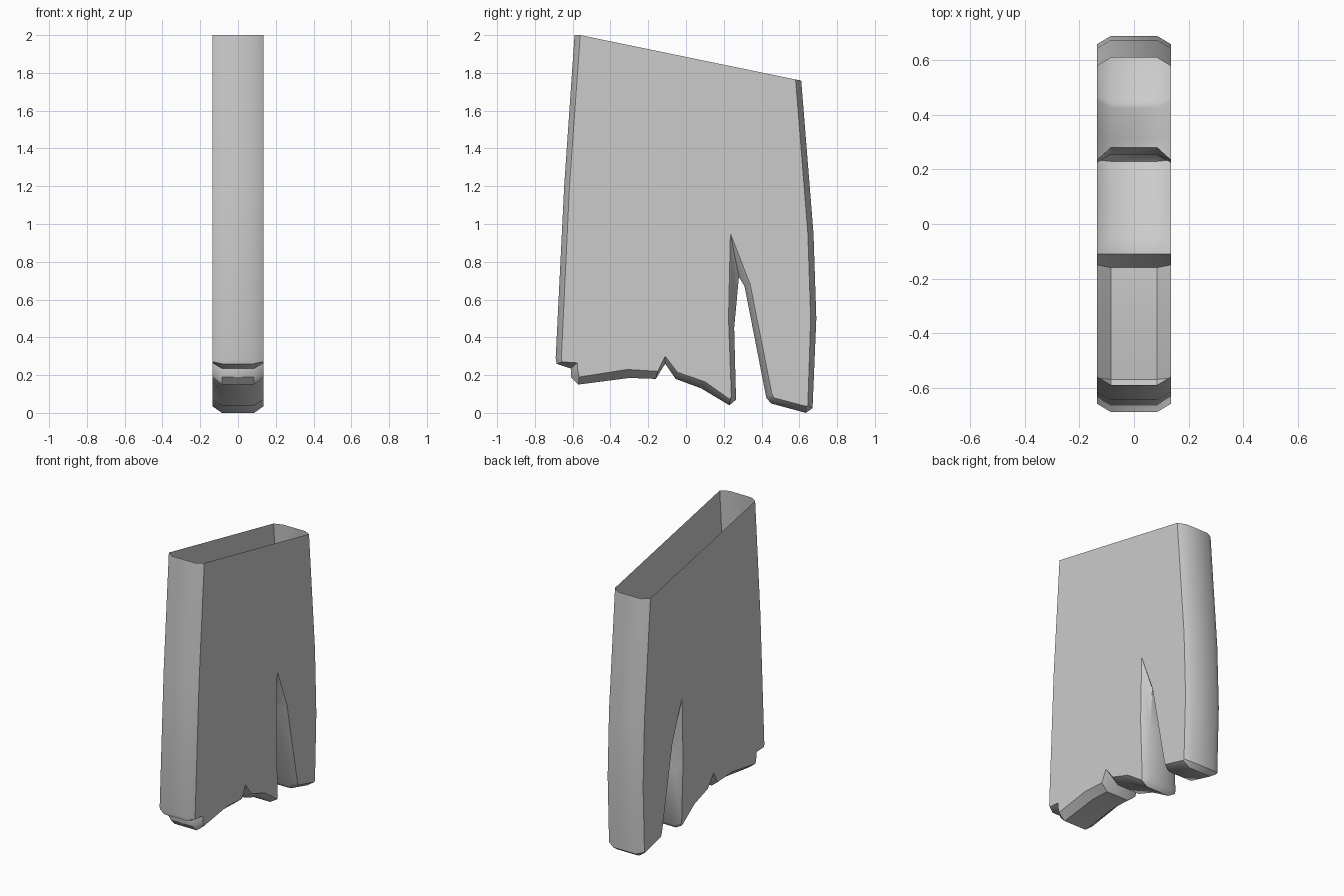
import bpy, bmesh, math

if "Cube" in bpy.data.objects:
    bpy.data.objects.remove(bpy.data.objects["Cube"])

# Paired (y, z) outlines: rim = outer edge, side = inset edge of the flat faces
rim = [(-.59, 2), (-.645, 1.2), (-.69, .29), (-.685, .26), (-.61, .235), (-.61, .19),
       (-.57, .15), (-.30, .185), (-.16, .18), (-.11, .26), (-.055, .18), (.08, .13),
       (.23, .04), (.265, .07), (.255, .45), (.28, .72), (.31, .67), (.425, .08),
       (.45, .05), (.635, 0), (.67, .025), (.69, .5), (.675, .95), (.61, 1.76)]
side = [(-.56, 2), (-.617, 1.2), (-.66, .285), (-.655, .27), (-.575, .265), (-.575, .235),
        (-.565, .19), (-.31, .23), (-.15, .22), (-.11, .30), (-.045, .215), (.10, .165),
        (.235, .07), (.24, .09), (.225, .5), (.235, .95), (.34, .68), (.455, .10),
        (.465, .08), (.635, .035), (.645, .04), (.66, .5), (.645, .95), (.58, 1.765)]

HALF_RIM, HALF_SIDE = .085, .135

# Tattered hollow panel, open along its sloping top
bm = bmesh.new()
loops = [[bm.verts.new((x, y, z)) for y, z in pts]
         for x, pts in ((-HALF_SIDE, side), (-HALF_RIM, rim), (HALF_RIM, rim), (HALF_SIDE, side))]
for a, b in zip(loops, loops[1:]):
    for i in range(len(a) - 1):
        bm.faces.new((a[i], a[i + 1], b[i + 1], b[i]))
bm.faces.new(loops[0])
bm.faces.new(loops[-1][::-1])
bmesh.ops.recalc_face_normals(bm, faces=bm.faces)

# Make sure the flat face on +x points outward
flat = max(bm.faces, key=lambda f: f.calc_center_median().x)
if flat.normal.x < 0:
    bmesh.ops.reverse_faces(bm, faces=bm.faces)

mesh = bpy.data.meshes.new("torn_panel")
bm.to_mesh(mesh)
bm.free()
panel = bpy.data.objects.new("torn_panel", mesh)
bpy.context.collection.objects.link(panel)
bpy.context.view_layer.objects.active = panel
panel.select_set(True)
bpy.ops.object.shade_smooth_by_angle(angle=math.radians(40))
